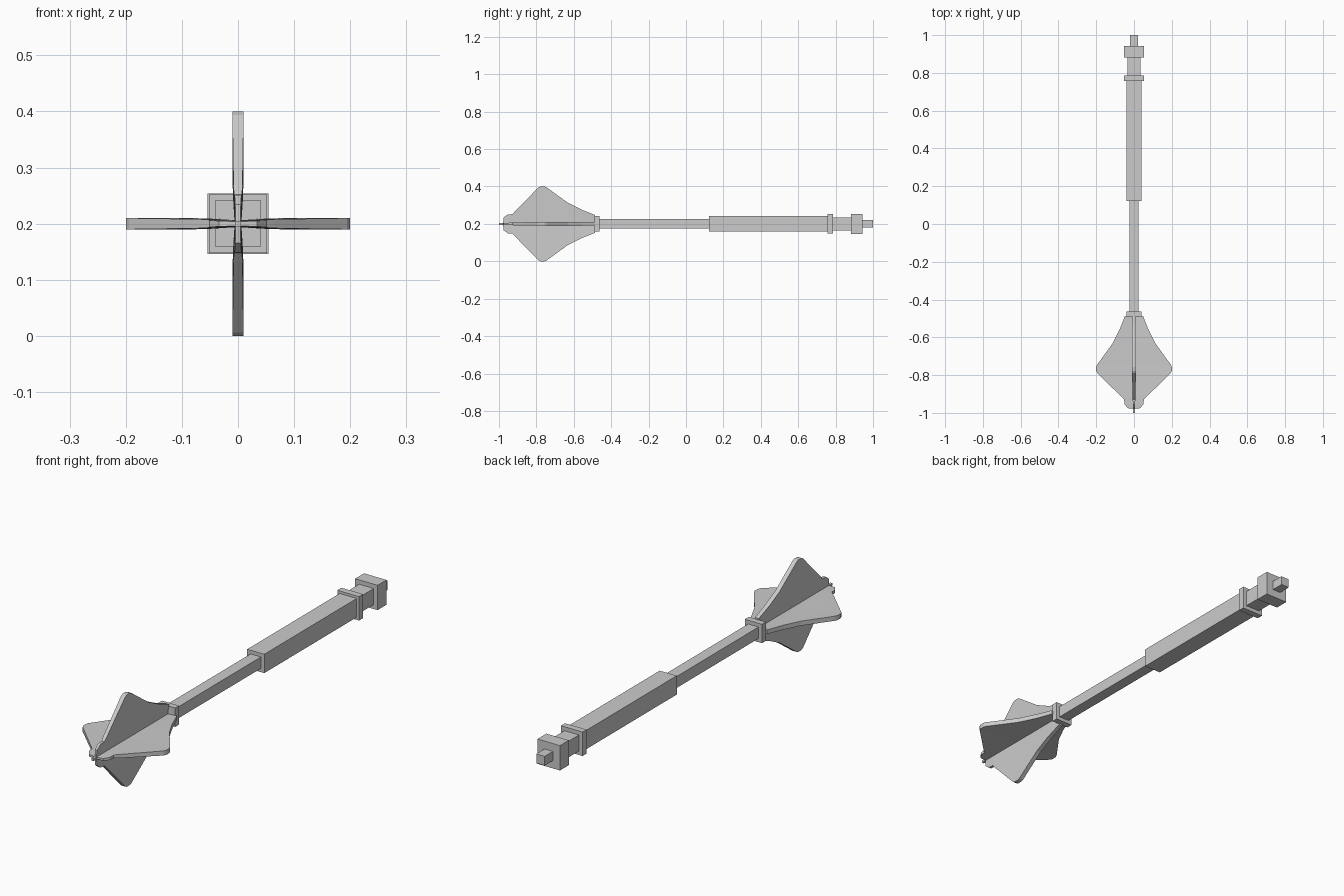
import bpy, bmesh, math
from mathutils import Matrix

if "Cube" in bpy.data.objects:
    bpy.data.objects.remove(bpy.data.objects["Cube"])

AXIS = 0.2  # height of the mace's long axis


def finish(name, bm):
    bmesh.ops.recalc_face_normals(bm, faces=bm.faces)
    me = bpy.data.meshes.new(name)
    bm.to_mesh(me)
    bm.free()
    ob = bpy.data.objects.new(name, me)
    ob.location.z = AXIS
    bpy.context.collection.objects.link(ob)
    return ob


def bar(name, y0, y1, h):
    bm = bmesh.new()
    m = Matrix.Translation((0, (y0 + y1) / 2, 0)) @ Matrix.Diagonal((2 * h, y1 - y0, 2 * h, 1))
    bmesh.ops.create_cube(bm, size=1, matrix=m)
    return finish(name, bm)


# square-section handle parts: start, end, half width
for part in [
    ("head_collar", -0.49, -0.463, 0.041),
    ("shaft", -0.49, 0.125, 0.025),
    ("grip", 0.122, 0.76, 0.041),
    ("grip_ring", 0.757, 0.785, 0.052),
    ("pommel_neck", 0.78, 0.89, 0.035),
    ("pommel", 0.882, 0.943, 0.054),
    ("pommel_stud", 0.94, 1.0, 0.02),
    ("head_tip", -1.0, -0.9, 0.005),
]:
    bar(*part)

# blade profile: y, radius, half thickness at the rim
rim = [(-0.487, 0.048, 0.009), (-0.505, 0.055, 0.009), (-0.56, 0.077, 0.01),
       (-0.63, 0.112, 0.01), (-0.745, 0.195, 0.01), (-0.757, 0.2, 0.01),
       (-0.778, 0.2, 0.01), (-0.79, 0.194, 0.01), (-0.915, 0.066, 0.008),
       (-0.928, 0.052, 0.007), (-0.952, 0.051, 0.006), (-0.975, 0.034, 0.005),
       (-0.978, 0.0051, 0.004)]

for k in range(4):
    bm = bmesh.new()
    rows = []
    for y, r, t in rim:
        core = min(t, 0.006)
        rows.append([bm.verts.new(p) for p in
                     ((-core, y, 0), (-t, y, r), (t, y, r), (core, y, 0))])
    for a, b in zip(rows, rows[1:]):
        for i in range(4):
            j = (i + 1) % 4
            bm.faces.new((a[i], a[j], b[j], b[i]))
    bm.faces.new(rows[0])
    bm.faces.new(rows[-1])
    blade = finish(f"blade_{k + 1}", bm)
    blade.rotation_euler.y = k * math.pi / 2
